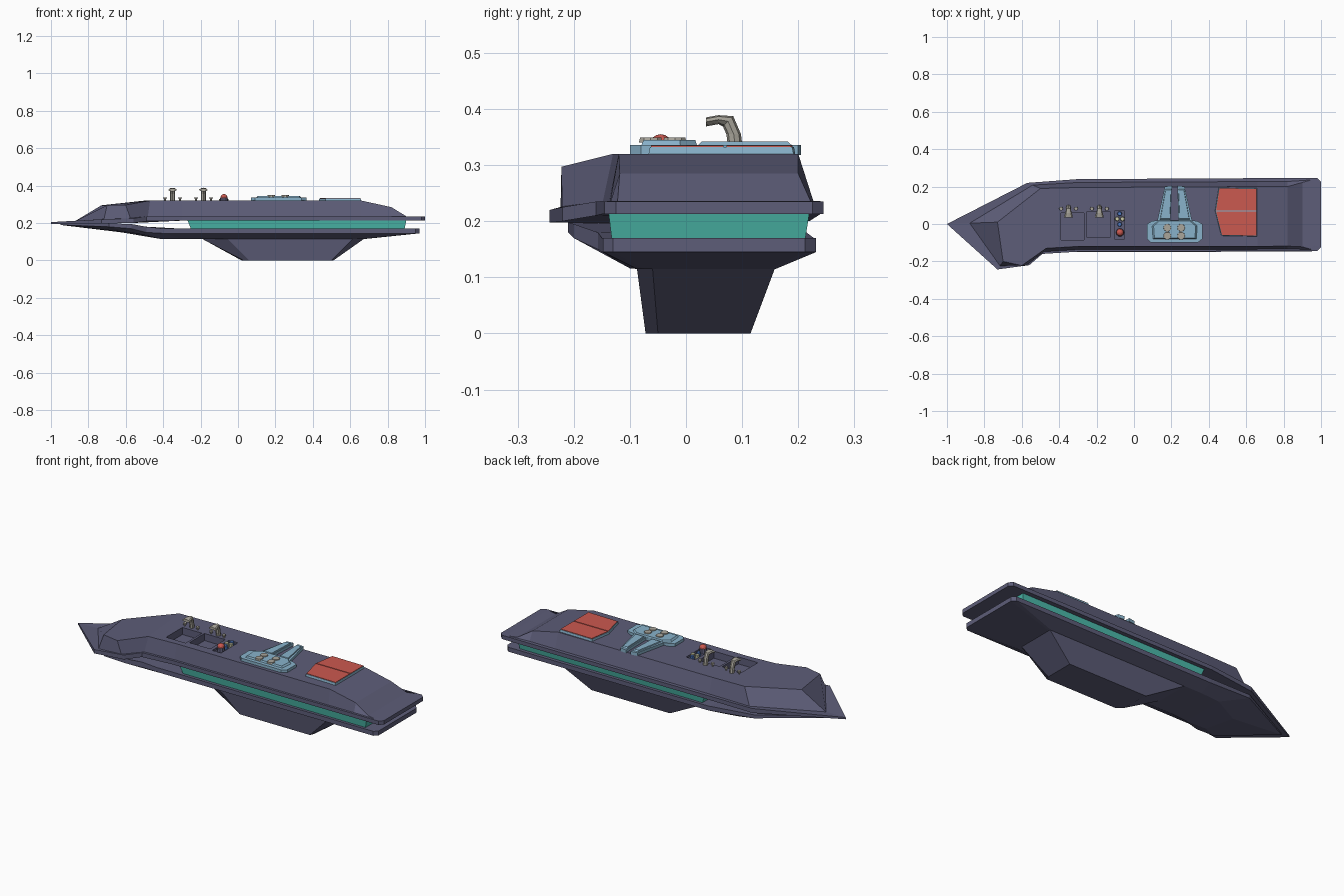
import bpy, bmesh, math
from mathutils import Vector

if "Cube" in bpy.data.objects:
    bpy.data.objects.remove(bpy.data.objects["Cube"])

def material(name, rgb):
    m = bpy.data.materials.new(name)
    m.diffuse_color = (*rgb, 1)
    m.use_nodes = True
    m.node_tree.nodes["Principled BSDF"].inputs["Base Color"].default_value = m.diffuse_color
    return m

HULL = material("hull", (0.11, 0.11, 0.19))
TEAL = material("teal", (0.07, 0.48, 0.40))
BLUE = material("blue", (0.25, 0.45, 0.60))
RED = material("red", (0.60, 0.10, 0.08))
METAL = material("metal", (0.40, 0.38, 0.33))
DARK_BLUE = material("button_blue", (0.08, 0.2, 0.55))
CREAM = material("button_cream", (0.6, 0.6, 0.4))

def finish(bm, name, mat):
    bmesh.ops.recalc_face_normals(bm, faces=bm.faces)
    me = bpy.data.meshes.new(name)
    bm.to_mesh(me)
    bm.free()
    ob = bpy.data.objects.new(name, me)
    bpy.context.collection.objects.link(ob)
    if mat:
        me.materials.append(mat)
    return ob

def loft(name, rings, mat, strips=False):
    """Bridge rings of equal point count; strips caps the 15 point hull rings crosswise."""
    bm = bmesh.new()
    vs = [[bm.verts.new(p) for p in r] for r in rings]
    n = len(vs[0])
    for a, b in zip(vs, vs[1:]):
        for i in range(n):
            bm.faces.new((a[i], a[(i + 1) % n], b[(i + 1) % n], b[i]))
    for r in (vs[0], vs[-1]):
        if strips:
            bm.faces.new((r[0], r[1], r[2], r[3], r[14]))
            for i in range(3, 8):
                bm.faces.new((r[i], r[i + 1], r[16 - i], r[17 - i]))
        else:
            bm.faces.new(r)
    return finish(bm, name, mat)

def flat(pts, z):
    return [(x, y, z) for x, y in pts]

def prism(name, pts, z0, z1, mat, inset=1.0):
    cx = sum(p[0] for p in pts) / len(pts)
    cy = sum(p[1] for p in pts) / len(pts)
    top = [(cx + (x - cx) * inset, cy + (y - cy) * inset) for x, y in pts]
    return loft(name, [flat(pts, z0), flat(top, z1)], mat)

def rect(x0, x1, y0, y1):
    return [(x0, y0), (x1, y0), (x1, y1), (x0, y1)]

def disc(name, x, y, z0, z1, r, mat, n=10, inset=0.9):
    pts = [(x + r * math.cos(2 * math.pi * i / n), y + r * math.sin(2 * math.pi * i / n)) for i in range(n)]
    return prism(name, pts, z0, z1, mat, inset)

# Upper hull: outer rim, ledge and raised deck
rim = [(-1, 0), (-.73, -.243), (-.56, -.22), (-.49, -.16), (-.3, -.148), (.66, -.145), (.82, -.145),
       (.98, -.145), (1, -.125), (1, .225), (.98, .245), (.82, .245), (.66, .245), (-.3, .24), (-.57, .22)]
deck = [(-.73, .01, .295), (-.70, -.20, .295), (-.60, -.222, .297), (-.47, -.13, .32), (-.3, -.12, .32),
        (.66, -.12, .32), (.82, -.118, .285), (.9, -.122, .236), (.9, -.10, .236), (.9, .20, .236),
        (.9, .222, .236), (.82, .20, .285), (.66, .20, .32), (-.3, .195, .32), (-.5, .19, .32)]
hi = [.205, .22, .225] + [.235] * 11 + [.225]
lo = [.195, .198, .2, .21] + [.213] * 10 + [.2]
ledge = []
for (x, y), d, z in zip(rim, deck, hi):
    t = .45 if d[0] < -.6 else .4
    ledge.append((x + (d[0] - x) * t, y + (d[1] - y) * t, z + .001))
upper = loft("upper_hull",
             [[(x, y, z) for (x, y), z in zip(rim, lo)],
              [(x, y, z) for (x, y), z in zip(rim, hi)], ledge, deck], HULL, True)

# Recessed basins and control well cut into the deck
for i, r in enumerate((rect(-.39, -.268, -.085, .06), rect(-.255, -.125, -.07, .065),
                       rect(-.105, -.05, -.08, .07))):
    cut = prism("well_cutter_%d" % i, r, .28 if i < 2 else .308, .36, None)
    cut.hide_render = True
    cut.hide_viewport = True
    mod = upper.modifiers.new("well_%d" % i, 'BOOLEAN')
    mod.operation = 'DIFFERENCE'
    mod.solver = 'EXACT'
    mod.object = cut

# Glowing band between the hulls
loft("teal_band", [flat(rect(-.25, .89, -.132, .212), .165),
                   flat(rect(-.27, .90, -.138, .220), .215)], TEAL)

# Lower hull
low = [(-.95, 0), (-.69, -.21), (-.57, -.20), (-.49, -.157), (-.4, -.15), (.66, -.148), (.82, -.148),
       (.95, -.148), (.97, -.13), (.97, .212), (.95, .232), (.82, .232), (.66, .232), (-.3, .228), (-.57, .208)]
low_hi = [.197, .198, .195, .18] + [.17] * 10 + [.185]
low_lo = [.19, .18, .17, .15] + [.145] * 10 + [.165]
base = [(-.62, .02, .15), (-.58, -.14, .15), (-.52, -.13, .14), (-.42, -.10, .116), (-.3, -.088, .115),
        (.60, -.088, .115), (.64, -.088, .115), (.67, -.088, .115), (.68, -.075, .115), (.68, .15, .115),
        (.67, .16, .115), (.64, .16, .115), (.60, .16, .115), (-.3, .16, .115), (-.42, .15, .116)]
loft("lower_hull", [[(x, y, z) for (x, y), z in zip(low, low_hi)],
                    [(x, y, z) for (x, y), z in zip(low, low_lo)], base], HULL, True)

# Tapered pedestal
loft("pedestal", [flat([(.03, -.05), (.06, -.072), (.50, -.072), (.51, -.05), (.51, .115), (.02, .115)], 0),
                  flat([(-.2, -.03), (-.06, -.088), (.62, -.088), (.68, -.06), (.68, .16), (-.2, .16)], .12)], HULL)

# Cooktop with two arms and four burners
cook = [(.07, -.08), (.09, -.1), (.34, -.1), (.365, -.08), (.365, 0), (.34, .015), (.31, .02), (.27, .2),
        (.232, .205), (.237, .02), (.195, .02), (.203, .205), (.165, .2), (.125, .02), (.095, .015), (.07, 0)]
cook_ob = prism("cooktop", cook, .318, .336, BLUE)
prism("cooktop_raised_plate", [(.10, -.08), (.335, -.08), (.34, -.01), (.305, .02), (.13, .02), (.095, -.01)],
      .334, .345, BLUE, .92)
for x in (.178, .252):
    for y in (-.02, -.063):
        disc("burner", x, y, .34, .349, .022, METAL)
for s in (-1, 1):
    prism("cooktop_arm_cap", [(.218 + s * a, y) for a, y in ((.025, .02), (.08, .02), (.049, .19), (.018, .19))],
          .334, .342, BLUE, .9)

# Red two-piece hatch on a blue tray
prism("hatch_tray", [(.453, .195), (.658, .192), (.658, -.067), (.467, -.063), (.433, .07)], .318, .332, BLUE, .98)
prism("hatch_panel_back", [(.457, .19), (.654, .187), (.654, .072), (.439, .072)], .33, .335, RED)
prism("hatch_panel_front", [(.439, .067), (.654, .067), (.654, -.062), (.47, -.058)], .33, .335, RED)

# Control buttons and red dome
for x, y, m in ((-.077, .055, DARK_BLUE), (-.09, .027, CREAM), (-.062, .027, CREAM), (-.077, -.002, DARK_BLUE)):
    disc("button", x, y, .305, .328, .013, m, 8, .8)
bm = bmesh.new()
bmesh.ops.create_uvsphere(bm, u_segments=10, v_segments=8, radius=.02)
bmesh.ops.translate(bm, verts=bm.verts, vec=(-.075, -.045, .335))
finish(bm, "red_dome_button", RED)
disc("dome_base", -.075, -.045, .305, .336, .022, HULL)

# Taps: bent spout swept along a short path, with a handle on each side
def tap(x):
    path = [((.09, .315), .013, 0), ((.085, .355), .013, 0), ((.075, .378), .013, 45),
            ((.058, .381), .018, 90), ((.036, .377), .024, 90)]
    rings = []
    for (y, z), w, tilt in path:
        a = math.radians(tilt)
        ring = []
        for i in range(8):
            t = 2 * math.pi * i / 8
            v = math.sin(t) * (.013 if tilt < 60 else .008)
            ring.append(Vector((x + math.cos(t) * w, y + v * math.cos(a), z + v * math.sin(a))))
        rings.append(ring)
    loft("tap_spout", rings, METAL)
    for s in (-1, 1):
        disc("tap_handle_stem", x + s * .04, .082, .316, .332, .005, METAL, 6, 1)
        disc("tap_handle_knob", x + s * .04, .082, .331, .338, .011, METAL, 6)

for x in (-.35, -.185):
    tap(x)
